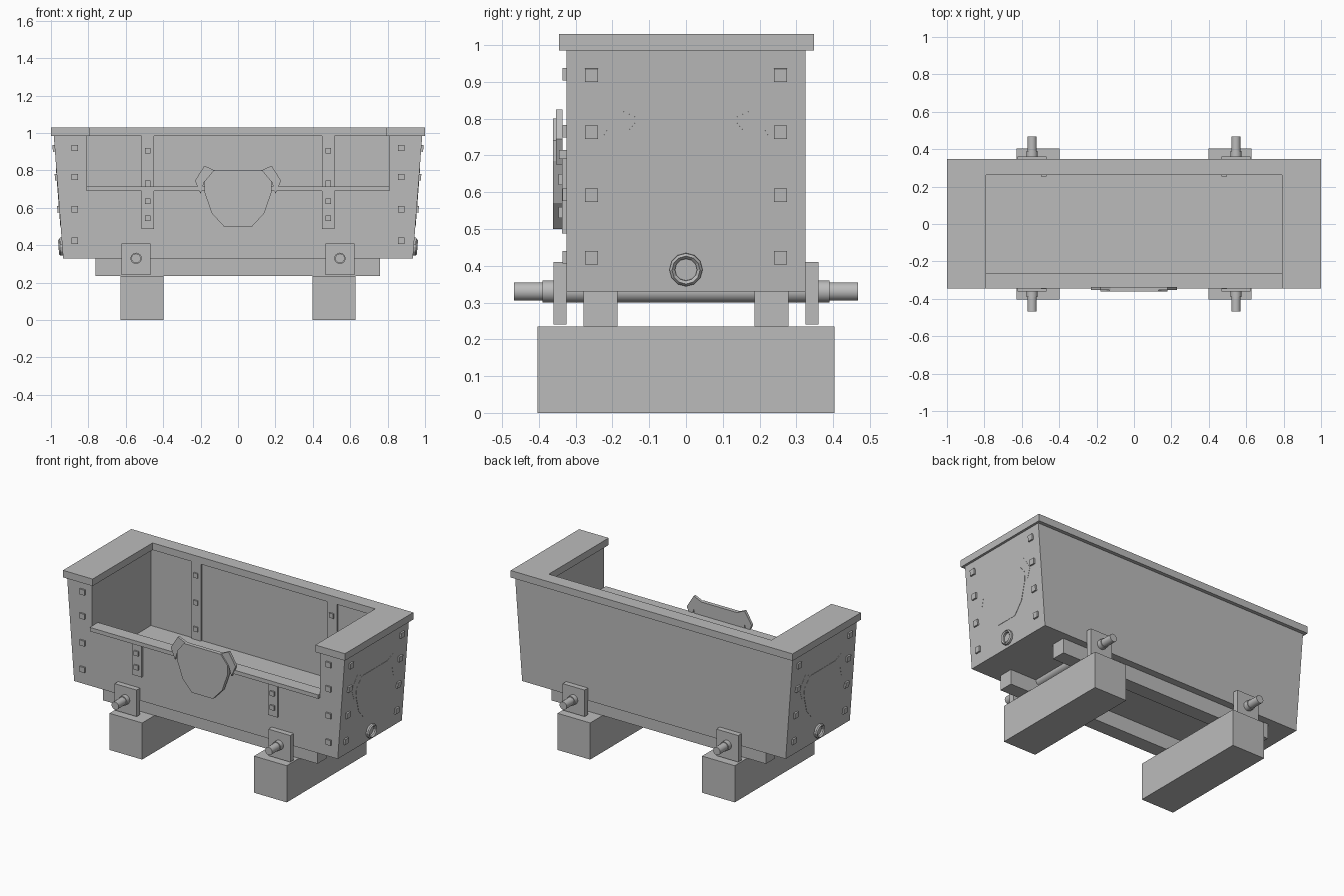
import bpy, bmesh
from math import pi, atan2
from mathutils import Matrix, Vector

cube = bpy.data.objects.get("Cube")
if cube:
    bpy.data.objects.remove(cube, do_unlink=True)

GREY = 0.5
mat = bpy.data.materials.new("plain grey")
mat.use_nodes = True
mat.diffuse_color = (GREY, GREY, GREY, 1)
mat.node_tree.nodes["Principled BSDF"].inputs["Base Color"].default_value = (GREY, GREY, GREY, 1)


def finish(name, bm, matrix=None):
    if matrix:
        bm.transform(matrix)
    bmesh.ops.recalc_face_normals(bm, faces=bm.faces)
    mesh = bpy.data.meshes.new(name)
    bm.to_mesh(mesh)
    bm.free()
    mesh.materials.append(mat)
    ob = bpy.data.objects.new(name, mesh)
    bpy.context.collection.objects.link(ob)
    return ob


def box(name, x, y, z):
    """Box from (low, high) ranges along each axis."""
    bm = bmesh.new()
    bmesh.ops.create_cube(bm, size=1)
    for v in bm.verts:
        v.co = Vector([r[0] if c < 0 else r[1] for c, r in zip(v.co, (x, y, z))])
    return finish(name, bm)


def prism(name, points, low, high, axis="y", matrix=None):
    """Extrude an outline along y (points are x, z) or z (points are x, y)."""
    bm = bmesh.new()
    place = (lambda a, b, d: (a, d, b)) if axis == "y" else (lambda a, b, d: (a, b, d))
    face = bm.faces.new([bm.verts.new(place(a, b, low)) for a, b in points])
    new = bmesh.ops.extrude_face_region(bm, geom=[face])["geom"]
    move = Vector(place(0, 0, high - low))
    bmesh.ops.translate(bm, vec=move, verts=[g for g in new if isinstance(g, bmesh.types.BMVert)])
    return finish(name, bm, matrix)


def rod(name, x, z, radius, length, sides=16):
    bm = bmesh.new()
    bmesh.ops.create_cone(bm, cap_ends=True, segments=sides, radius1=radius, radius2=radius, depth=length)
    ob = finish(name, bm, Matrix.Translation((x, 0, z)) @ Matrix.Rotation(pi / 2, 4, "X"))
    select(ob)
    bpy.ops.object.shade_smooth_by_angle()
    return ob


def select(ob):
    bpy.ops.object.select_all(action="DESELECT")
    ob.select_set(True)
    bpy.context.view_layer.objects.active = ob


# Tub with tapering ends, hollowed out and opened at the front
BOTTOM, TOP, X_LOW, X_HIGH = 0.33, 0.985, 0.935, 0.985
tub = prism("tub", [(-X_LOW, BOTTOM), (X_LOW, BOTTOM), (X_HIGH, TOP), (-X_HIGH, TOP)], -0.325, 0.325)
cutters = [box("hollow_cutter", (-0.81, 0.81), (-0.275, 0.275), (0.49, 1.2)),
           box("front_cutter", (-0.81, 0.81), (-0.6, -0.1), (0.69, 1.3))]
for cutter in cutters:
    cutter.hide_render = True
    mod = tub.modifiers.new("cut", "BOOLEAN")
    mod.operation, mod.solver, mod.object = "DIFFERENCE", "EXACT", cutter
    select(tub)
    bpy.ops.object.modifier_apply(modifier=mod.name)
    bpy.data.objects.remove(cutter, do_unlink=True)

# Rim around the back and ends, and the lower front rail
prism("top_rim", [(-1, -0.345), (-0.79, -0.345), (-0.79, 0.262), (0.79, 0.262), (0.79, -0.345),
                  (1, -0.345), (1, 0.348), (-1, 0.348)], TOP, 1.03, "z")
box("front_rail", (-0.81, 0.81), (-0.345, -0.262), (0.69, 0.715))

# Badge: a head plate with two pointed ears
HALF_HEAD = [(0.13, 0.8), (0.18, 0.74), (0.18, 0.685), (0.14, 0.57), (0.075, 0.5)]
EAR = [(0.125, 0.8), (0.18, 0.825), (0.23, 0.745), (0.2, 0.675), (0.18, 0.74)]


def mirror(points):
    return [(-a, b) for a, b in reversed(points)]


def badge(name, front, back, ear_front, matrix=None):
    prism(name + "_head", HALF_HEAD + mirror(HALF_HEAD), front, back, matrix=matrix)
    prism(name + "_left_ear", EAR, ear_front, back, matrix=matrix)
    prism(name + "_right_ear", mirror(EAR), ear_front, back, matrix=matrix)


badge("front_badge", -0.362, -0.336, -0.353)

slope = atan2(X_HIGH - X_LOW, TOP - BOTTOM)
for side, label in ((1, "left"), (-1, "right")):
    # Frame lying on the sloping end wall: local -y points outwards
    end = (Matrix.Translation((side * X_LOW, 0, BOTTOM)) @ Matrix.Rotation(side * slope, 4, "Y")
           @ Matrix.Rotation(side * pi / 2, 4, "Z") @ Matrix.Translation((0, 0, -BOTTOM)))
    badge(label + "_end_badge", -0.002, 0.01, -0.001, end)

    # Drain ring on the end wall
    bm = bmesh.new()
    sides = 12
    rings = []
    for radius, depth in ((0.045, 0.01), (0.045, -0.012), (0.038, -0.02), (0.03, -0.012), (0.03, 0.01)):
        rings.append([bm.verts.new(Matrix.Rotation(2 * pi * i / sides, 3, "Y") @ Vector((radius, depth, 0)))
                      for i in range(sides)])
    for a, b in zip(rings, rings[1:]):
        for i in range(sides):
            j = (i + 1) % sides
            bm.faces.new((a[i], a[j], b[j], b[i]))
    finish(label + "_drain_ring", bm, end @ Matrix.Translation((0, 0, 0.39)))

    # Square bolts on the end wall and the front posts
    for z in (0.92, 0.765, 0.593, 0.423):
        for y in (-0.257, 0.257):
            b = 0.018
            prism(label + "_end_bolt", [(y - b, z - b), (y + b, z - b), (y + b, z + b), (y - b, z + b)],
                  -0.011, 0.005, matrix=end)
        x = side * 0.873
        box(label + "_post_bolt", (x - 0.018, x + 0.018), (-0.336, -0.32), (z - 0.017, z + 0.017))

    # Bolted straps on the front and on the inside of the back
    x = side * 0.482
    box(label + "_front_strap", (x - 0.034, x + 0.034), (-0.337, -0.325), (0.488, 0.69))
    box(label + "_back_strap", (x - 0.034, x + 0.034), (0.264, 0.275), (0.49, TOP))
    for z in (0.545, 0.635):
        box(label + "_front_strap_bolt", (x - 0.015, x + 0.015), (-0.347, -0.33), (z - 0.015, z + 0.015))
    for z in (0.905, 0.73, 0.56):
        box(label + "_back_strap_bolt", (x - 0.015, x + 0.015), (0.255, 0.27), (z - 0.015, z + 0.015))

    # Axle with collars and the plates that hold it
    x = side * 0.545
    rod(label + "_axle", x, 0.33, 0.025, 0.935)
    rod(label + "_axle_collar", x, 0.33, 0.03, 0.78)
    for y, where in ((-0.3425, "front"), (0.3425, "back")):
        box(label + "_" + where + "_axle_plate", (x - 0.078, x + 0.078), (y - 0.0175, y + 0.0175), (0.24, 0.41))

    # Supporting sleeper
    x = side * 0.513
    box(label + "_sleeper", (x - 0.116, x + 0.116), (-0.404, 0.404), (0, 0.235))

# Long runners between the tub and the sleepers
for y, where in ((-0.2325, "front"), (0.2325, "back")):
    box(where + "_runner", (-0.763, 0.76), (y - 0.0465, y + 0.0465), (0.235, BOTTOM))
